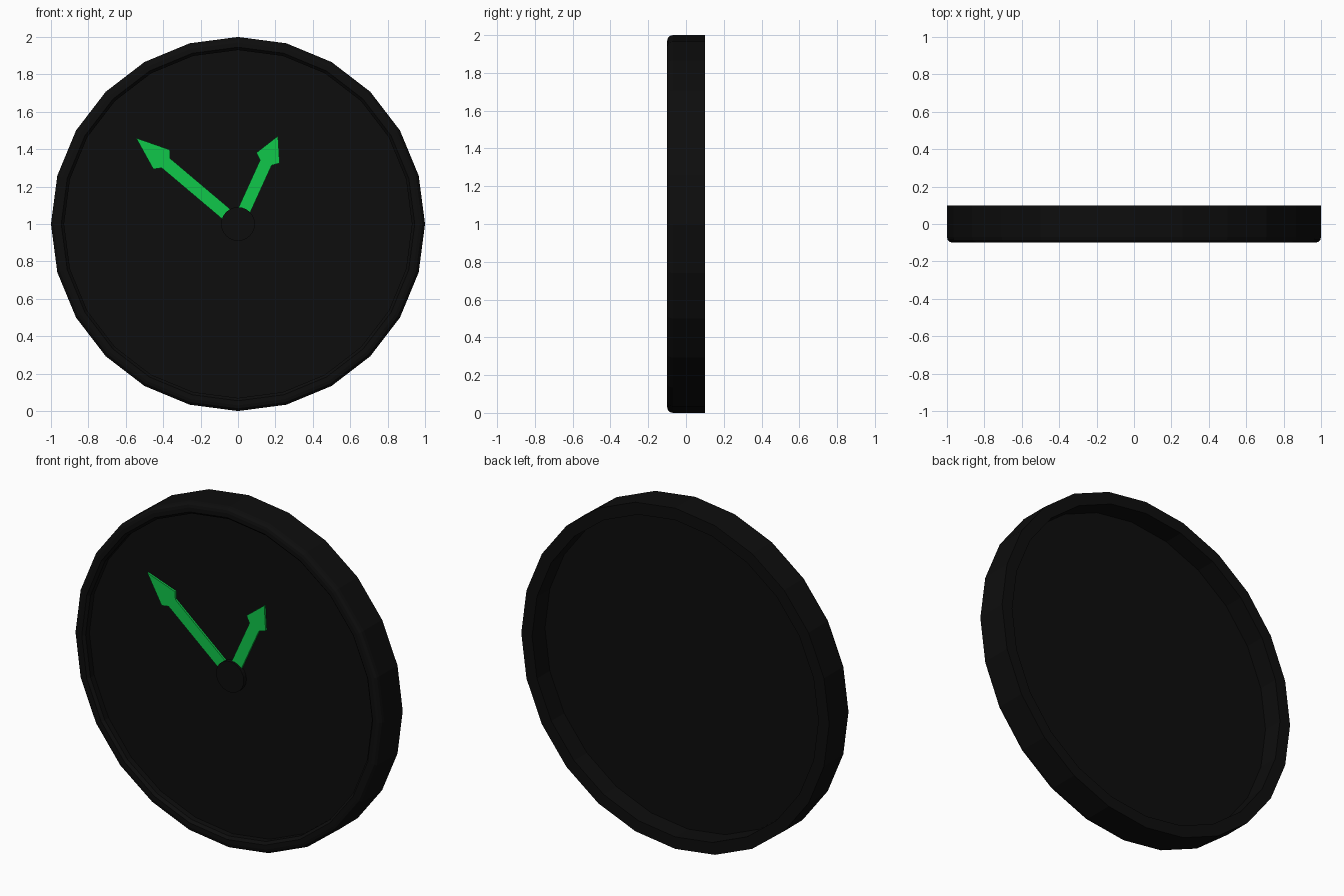
import bpy
import bmesh
import math
from mathutils import Vector

cube = bpy.data.objects.get("Cube")
if cube:
    bpy.data.objects.remove(cube)

SIDES = 24
CENTRE = Vector((0, 0, 1))


def make_material(name, colour):
    mat = bpy.data.materials.new(name)
    mat.use_nodes = True
    mat.diffuse_color = colour
    mat.node_tree.nodes["Principled BSDF"].inputs["Base Color"].default_value = colour
    return mat


black = make_material("black", (0.004, 0.004, 0.004, 1))
green = make_material("green", (0.005, 0.57, 0.067, 1))


def finish(name, bm, mat):
    bmesh.ops.recalc_face_normals(bm, faces=bm.faces)
    mesh = bpy.data.meshes.new(name)
    bm.to_mesh(mesh)
    bm.free()
    mesh.materials.append(mat)
    obj = bpy.data.objects.new(name, mesh)
    obj.location = CENTRE
    bpy.context.collection.objects.link(obj)
    return obj


def lathe(name, profile, mat, closed):
    """Spin (radius, y) points round the y axis; cap the ends if not closed."""
    bm = bmesh.new()
    rings = []
    for radius, y in profile:
        angles = [math.tau * i / SIDES for i in range(SIDES)]
        rings.append([bm.verts.new((radius * math.cos(a), y, radius * math.sin(a)))
                      for a in angles])
    pairs = list(zip(rings, rings[1:]))
    if closed:
        pairs.append((rings[-1], rings[0]))
    else:
        bm.faces.new(rings[0])
        bm.faces.new(rings[-1])
    for a, b in pairs:
        for i in range(SIDES):
            j = (i + 1) % SIDES
            bm.faces.new((a[i], a[j], b[j], b[i]))
    return finish(name, bm, mat)


def hand(name, tip, barb, joint):
    """Arrow-shaped plate from the hub towards tip, given as (x, z)."""
    length = math.hypot(*tip)
    along = Vector((tip[0], 0, tip[1])) / length
    side = Vector((along.z, 0, -along.x))
    half = [(0.034, 0.06), (0.034, joint), (0.068, barb)]
    outline = half + [(0, length)] + [(-w, d) for w, d in reversed(half)]
    bm = bmesh.new()
    face = bm.faces.new([bm.verts.new(side * w + along * d + Vector((0, -0.05, 0)))
                         for w, d in outline])
    new = bmesh.ops.extrude_face_region(bm, geom=[face])["geom"]
    bmesh.ops.translate(bm, vec=(0, -0.012, 0),
                        verts=[v for v in new if isinstance(v, bmesh.types.BMVert)])
    return finish(name, bm, green)


# Rim with a rounded front edge
bevel = 0.03
rounding = [(1 - bevel + bevel * math.sin(t), -0.1 + bevel - bevel * math.cos(t))
            for t in (math.radians(30 * k) for k in range(4))]
lathe("rim", [(0.93, 0.1), (0.93, -0.085), (0.945, -0.1)] + rounding + [(1, 0.1)],
      black, True)

# Dial set back inside the rim, and the hub over the hand roots
lathe("dial", [(0.935, -0.05), (0.935, -0.02)], black, False)
lathe("hub", [(0.09, -0.045), (0.09, -0.075)], black, False)

# Hands
hand("minute_hand", (-0.545, 0.46), 0.535, 0.505)
hand("hour_hand", (0.214, 0.471), 0.388, 0.36)
